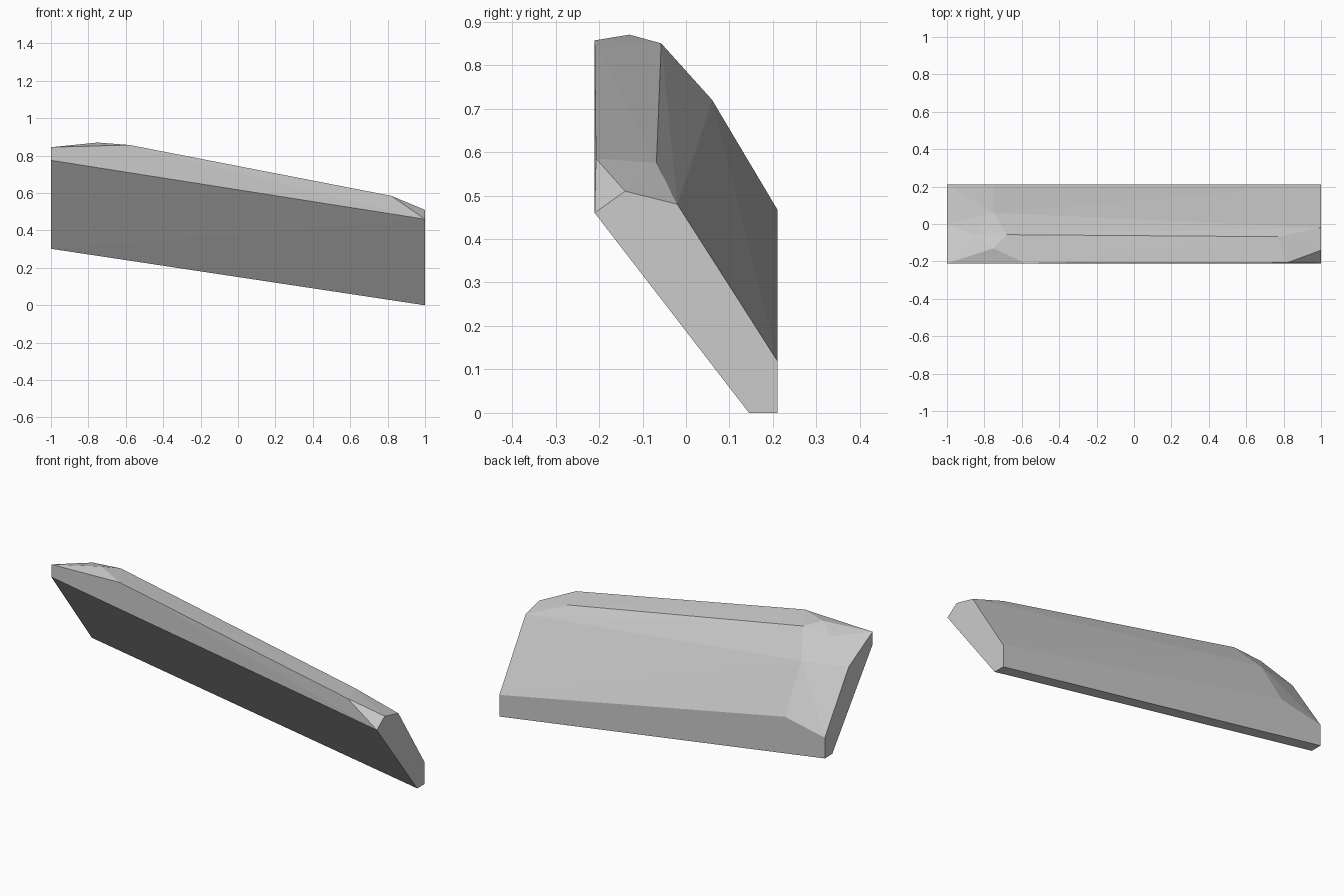
import bpy
import bmesh

cube = bpy.data.objects.get("Cube")
if cube:
    bpy.data.objects.remove(cube, do_unlink=True)

# Single stone colour
stone = bpy.data.materials.new("pale_grey_stone")
stone.use_nodes = True
colour = (0.6, 0.6, 0.6, 1)
stone.diffuse_color = colour
bsdf = stone.node_tree.nodes["Principled BSDF"]
bsdf.inputs["Base Color"].default_value = colour
bsdf.inputs["Roughness"].default_value = 0.9

# Corner points of the chipped slab
FRONT, BACK, TOE = -0.21, 0.21, 0.145
low_end = [(FRONT, 0.46), (-0.14, 0.51), (-0.02, 0.48),
           (BACK, 0.12), (BACK, 0), (TOE, 0)]
high_end = [(FRONT, 0.775), (FRONT, 0.845), (-0.13, 0.803), (0.0, 0.73),
            (BACK, 0.417), (BACK, 0.302), (TOE, 0.302)]
chips = [(-0.58, FRONT, 0.857), (0.82, -0.207, 0.585),
         (-0.75, -0.13, 0.87), (-0.68, -0.057, 0.85), (-0.85, -0.06, 0.838),
         (-0.75, 0.06, 0.72), (-0.755, BACK, 0.468), (0.77, -0.068, 0.575)]
corners = [(1, y, z) for y, z in low_end] + [(-1, y, z) for y, z in high_end] + chips

# Stone slab: flat facets stretched over the corners
bm = bmesh.new()
for corner in corners:
    bm.verts.new(corner)
hull = bmesh.ops.convex_hull(bm, input=bm.verts)
loose = {g for g in hull["geom_interior"] + hull["geom_unused"]
         if isinstance(g, bmesh.types.BMVert)}
bmesh.ops.delete(bm, geom=list(loose), context="VERTS")
bmesh.ops.dissolve_limit(bm, angle_limit=0.01, verts=bm.verts, edges=bm.edges)
bmesh.ops.recalc_face_normals(bm, faces=bm.faces)

mesh = bpy.data.meshes.new("stone_slab")
bm.to_mesh(mesh)
bm.free()
mesh.materials.append(stone)
slab = bpy.data.objects.new("stone_slab", mesh)
bpy.context.collection.objects.link(slab)
